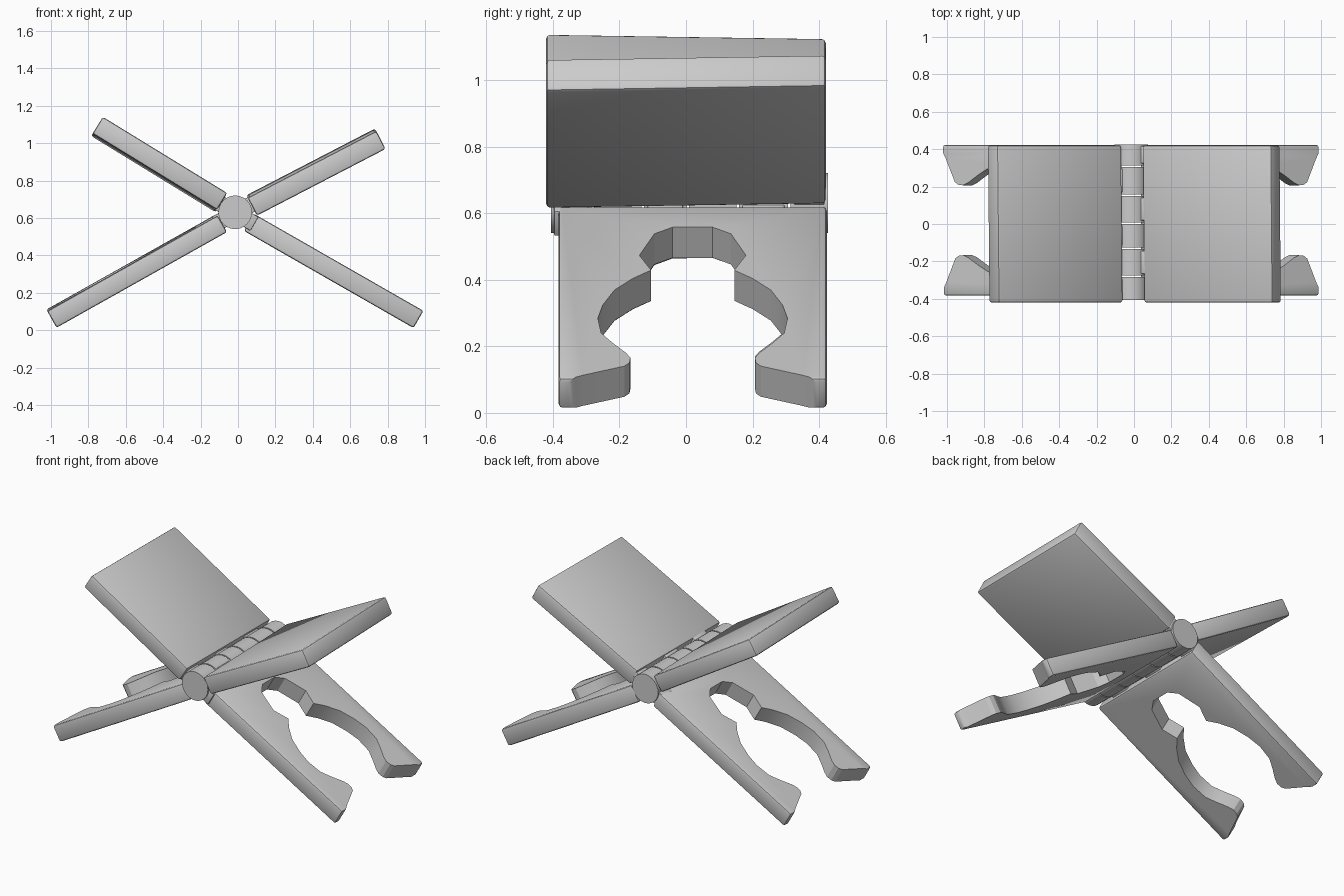
import bpy, bmesh, math
from mathutils import Vector

cube = bpy.data.objects.get("Cube")
if cube:
    bpy.data.objects.remove(cube, do_unlink=True)

grey = bpy.data.materials.new("light grey")
grey.use_nodes = True
COLOUR = (0.6, 0.6, 0.6, 1)
grey.diffuse_color = COLOUR
grey.node_tree.nodes["Principled BSDF"].inputs["Base Color"].default_value = COLOUR

HINGE = Vector((-0.015, 0, 0.63))
RADIUS = 0.09


def finish(name, bm):
    bmesh.ops.recalc_face_normals(bm, faces=bm.faces)
    mesh = bpy.data.meshes.new(name)
    bm.to_mesh(mesh)
    bm.free()
    mesh.materials.append(grey)
    obj = bpy.data.objects.new(name, mesh)
    bpy.context.collection.objects.link(obj)
    bpy.ops.object.select_all(action='DESELECT')
    obj.select_set(True)
    bpy.context.view_layer.objects.active = obj
    bpy.ops.object.shade_smooth_by_angle(angle=math.radians(25))
    return obj


def board(name, outline, angle, low, high, roll=0.0, shift=0.0, soft=0.012):
    """Slab from an (along, across) outline, radiating from the hinge at an angle."""
    a = math.radians(angle)
    along = Vector((math.cos(a), 0, math.sin(a)))
    up = Vector((-along.z, 0, along.x))
    if up.z < 0:
        up = -up
    bm = bmesh.new()
    face = bm.faces.new([bm.verts.new((u, w, low)) for u, w in outline])
    top = bmesh.ops.extrude_face_region(bm, geom=[face])["geom"]
    for v in top:
        if isinstance(v, bmesh.types.BMVert):
            v.co.z = high
    # Round the outer border only, leaving any cutout crisp
    near = min(u for u, w in outline) + 0.001
    side = max(w for u, w in outline) - 0.05
    border = [e for e in bm.edges
              if all(v.co.x < near for v in e.verts)
              or all(abs(v.co.y) > side for v in e.verts)]
    bmesh.ops.bevel(bm, geom=border, offset=soft, segments=2, profile=0.5,
                    affect='EDGES', clamp_overlap=True)
    for v in bm.verts:
        u, w, h = v.co
        v.co = HINGE + along * u + up * (h + roll * w) + Vector((0, w + shift, 0))
    return finish(name, bm)


def rectangle(near, far, half):
    return [(near, -half), (far, -half), (far, half), (near, half)]


# Upper panels
board("left_panel", rectangle(0.095, 0.87, 0.42), 27.4, -0.062, 0.046, 0.018)
board("right_panel", rectangle(0.09, 0.87, 0.42), 148.5, -0.047, 0.058, -0.018)

# Legs with a keyhole shaped opening: half outline as (across, along)
half = [(0.06, 0.22), (0.115, 0.26), (0.16, 0.39), (0.125, 0.48), (0.18, 0.53),
        (0.235, 0.60), (0.27, 0.69), (0.285, 0.77), (0.275, 0.86), (0.24, 0.92),
        (0.20, 0.98), (0.187, 1.01), (0.19, 1.04), (0.205, 1.06), (0.33, 1.115),
        (0.36, 1.135), (0.403, 1.135), (0.403, 0.09)]
leg_outline = [(u, w) for w, u in half] + [(u, -w) for w, u in reversed(half)]
board("left_leg", leg_outline, -29.8, -0.063, 0.043, 0.0, 0.02)
board("right_leg", leg_outline, 209.3, -0.066, 0.036, 0.012, 0.02)

# Hinge knuckles, each joined by a tab to one of the two crossing boards
seams = [-0.41, -0.28, -0.13, 0.005, 0.155, 0.31, 0.43]
for i, (start, end) in enumerate(zip(seams, seams[1:])):
    width = end - start - 0.008
    middle = (start + end) / 2
    bm = bmesh.new()
    bmesh.ops.create_cone(bm, cap_ends=True, segments=24, radius1=RADIUS,
                          radius2=RADIUS, depth=width)
    for v in bm.verts:
        x, y, z = v.co
        v.co = HINGE + Vector((x, z + middle, y))
    finish(f"hinge_knuckle_{i + 1}", bm)
    for label, angle in (("upper", 148.5), ("lower", -29.8)):
        if i % 2:
            angle = 27.4 if label == "upper" else 209.3
        board(f"{label}_tab_{i + 1}", rectangle(0.03, 0.12, width / 2 - 0.01),
              angle, -0.045, 0.04, 0.0, middle, 0.004)
